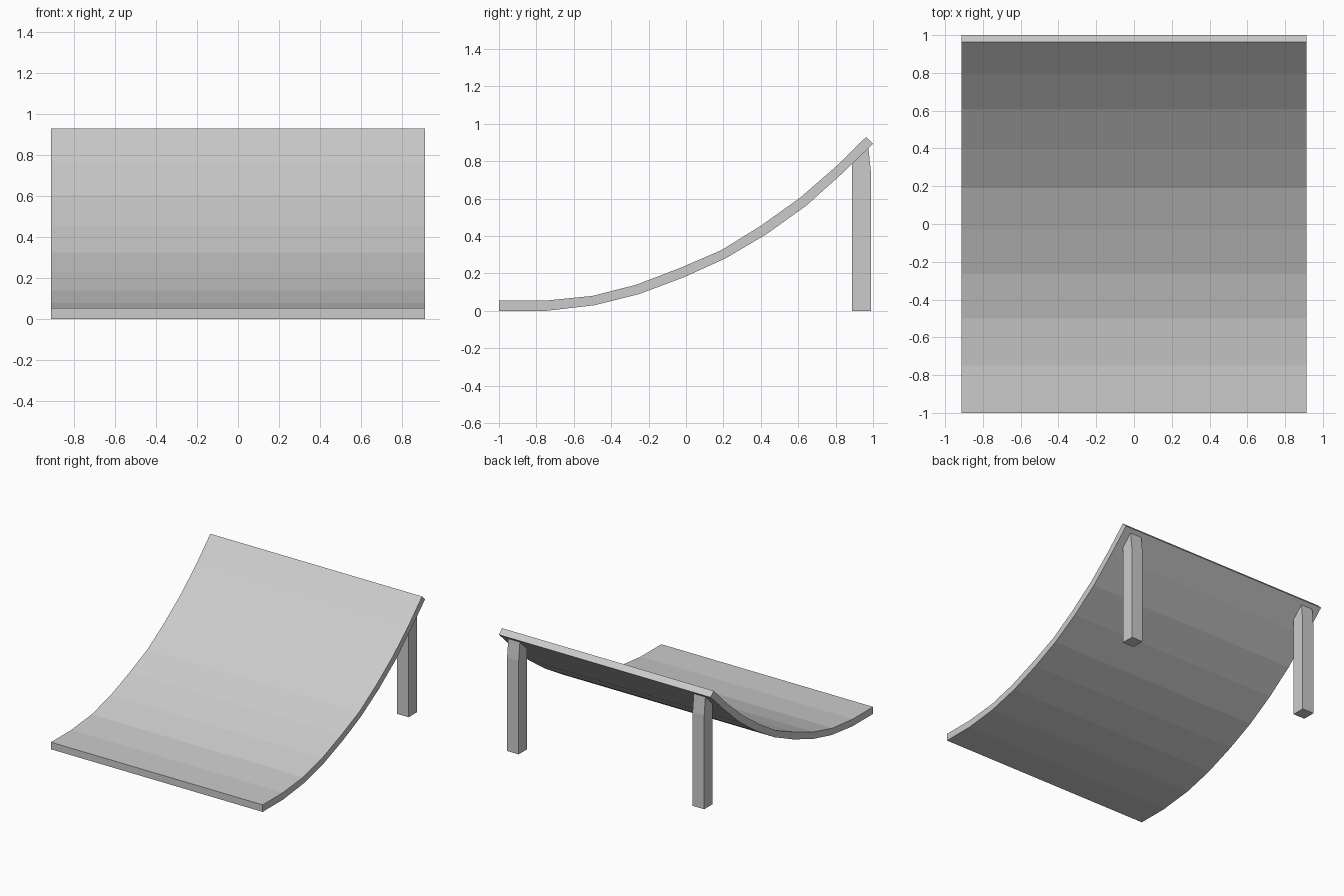
import bpy
import bmesh

cube = bpy.data.objects.get("Cube")
if cube:
    bpy.data.objects.remove(cube, do_unlink=True)

grey = bpy.data.materials.new("light grey")
grey.use_nodes = True
colour = (0.6, 0.6, 0.6, 1)
grey.diffuse_color = colour
grey.node_tree.nodes["Principled BSDF"].inputs["Base Color"].default_value = colour


def extrude_profile(name, upper, lower, x0, x1):
    """Solid between an upper and a lower (y, z) line, spanning x0 to x1."""
    bm = bmesh.new()
    rows = [[[bm.verts.new((x, y, z)) for y, z in line] for line in (upper, lower)]
            for x in (x0, x1)]
    (ua, la), (ub, lb) = rows
    for i in range(len(upper) - 1):
        j = i + 1
        bm.faces.new((ua[i], ub[i], ub[j], ua[j]))
        bm.faces.new((la[i], la[j], lb[j], lb[i]))
        bm.faces.new((ua[i], ua[j], la[j], la[i]))
        bm.faces.new((ub[i], lb[i], lb[j], ub[j]))
    for k in (0, -1):
        bm.faces.new((ua[k], la[k], lb[k], ub[k]))
    bmesh.ops.recalc_face_normals(bm, faces=bm.faces)
    mesh = bpy.data.meshes.new(name)
    bm.to_mesh(mesh)
    bm.free()
    mesh.materials.append(grey)
    obj = bpy.data.objects.new(name, mesh)
    bpy.context.collection.objects.link(obj)
    return obj


# Curved ramp deck made of flat segments
deck_top = [(-1, .055), (-.75, .055), (-.5, .08), (-.265, .14), (-.03, .23),
            (.19, .325), (.40, .455), (.61, .605), (.80, .77), (.963, .93)]
deck_under = [(-1, 0), (-.75, 0), (-.49, .03), (-.25, .09), (-.01, .18),
              (.21, .28), (.43, .41), (.64, .56), (.83, .73), (1, .893)]
extrude_profile("ramp_deck", deck_top, deck_under, -.913, .913)

# Rear legs, cut to the slope at the top and slightly bevelled behind
leg_top = [(.888, .787), (.975, .872), (.99, .73)]
leg_foot = [(.888, 0), (.975, 0), (.99, 0)]
for side, x in (("left", .8), ("right", -.8)):
    extrude_profile(side + "_leg", leg_top, leg_foot, x - .05, x + .05)
